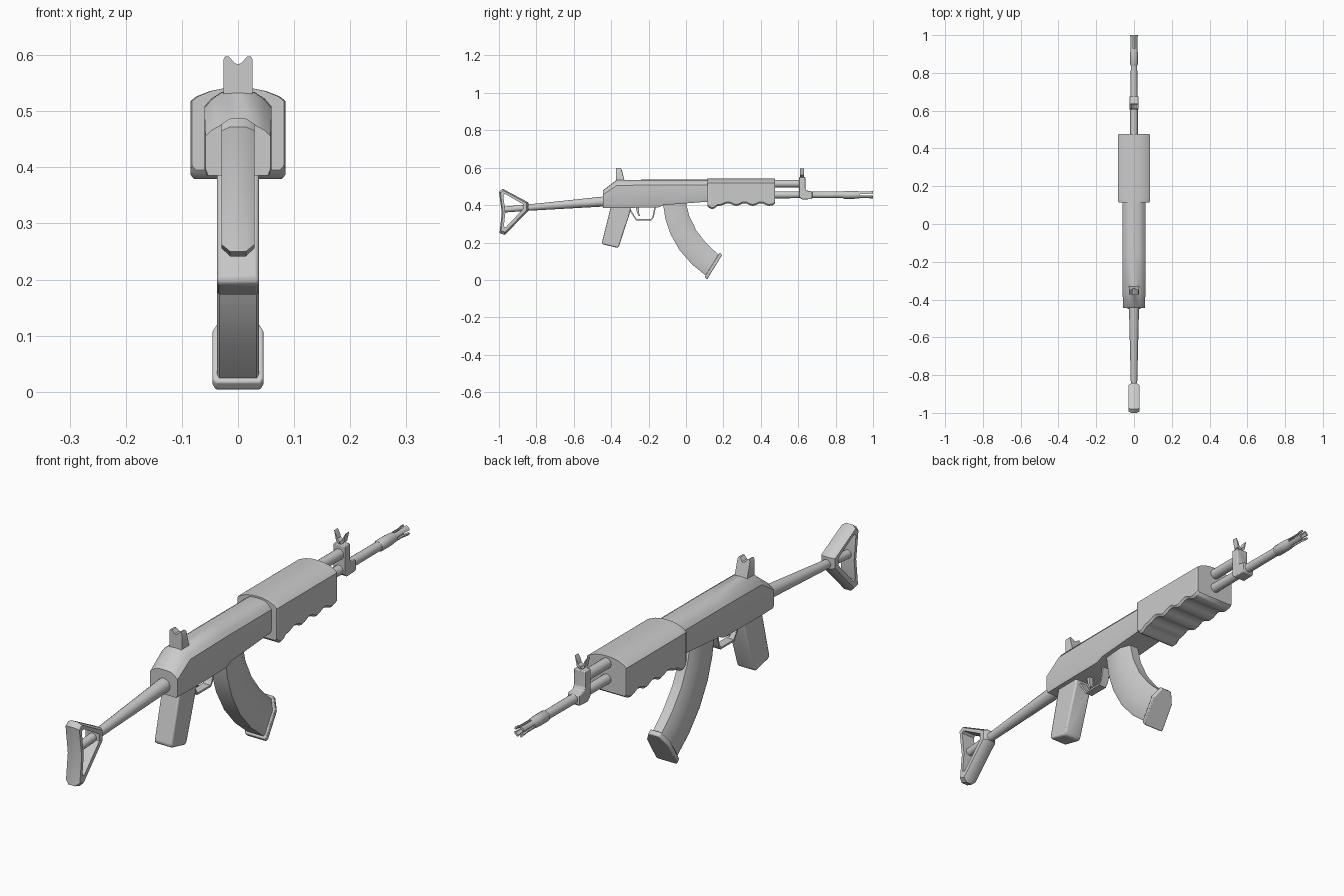
import bpy, bmesh, math
from mathutils import Vector

if "Cube" in bpy.data.objects:
    bpy.data.objects.remove(bpy.data.objects["Cube"])

grey = bpy.data.materials.new("plain grey")
grey.use_nodes = True
GREY = (0.6, 0.6, 0.6, 1)
grey.diffuse_color = GREY
grey.node_tree.nodes["Principled BSDF"].inputs["Base Color"].default_value = GREY


def loft(name, sections, ring=False, bevel=0, angle=35):
    """Skin equal-length closed sections; ring joins the last to the first."""
    bm = bmesh.new()
    rows = [[bm.verts.new(p) for p in s] for s in sections]
    n = len(rows[0])
    pairs = list(zip(rows, rows[1:])) + ([(rows[-1], rows[0])] if ring else [])
    for a, b in pairs:
        for i in range(n):
            j = (i + 1) % n
            bm.faces.new((a[i], a[j], b[j], b[i]))
    if not ring:
        bm.faces.new(rows[0])
        bm.faces.new(rows[-1])
    bmesh.ops.recalc_face_normals(bm, faces=bm.faces)
    me = bpy.data.meshes.new(name)
    bm.to_mesh(me)
    bm.free()
    ob = bpy.data.objects.new(name, me)
    bpy.context.collection.objects.link(ob)
    me.materials.append(grey)
    if bevel:
        m = ob.modifiers.new("bevel", 'BEVEL')
        m.width, m.segments, m.limit_method = bevel, 2, 'ANGLE'
    bpy.ops.object.select_all(action='DESELECT')
    ob.select_set(True)
    bpy.context.view_layer.objects.active = ob
    bpy.ops.object.shade_smooth_by_angle(angle=math.radians(angle))
    return ob


def slab(name, profile, half, bevel=0):
    """Side profile (y, z) extruded across x."""
    return loft(name, [[(x, y, z) for y, z in profile] for x in (-half, half)], bevel=bevel)


def rod(name, stations, sides=16):
    """Round bar along y from (y, z, radius) stations."""
    turn = [math.tau * i / sides for i in range(sides)]
    return loft(name, [[(r * math.cos(t), y, z + r * math.sin(t)) for t in turn]
                       for y, z, r in stations])


def mirrored(half):
    """Complete a right-half outline of (x, z) pairs to both sides."""
    return half + [(-x, z) for x, z in reversed(half) if x > 0]


# Receiver: faceted roof, sloping back end, raised belly at the front
def receiver_row(y, low, side, top, w):
    return [(x, y, z) for x, z in mirrored(
        [(w - 0.005, low), (w, low + 0.012), (w, side), (w * 0.8, side + (top - side) * 0.5),
         (w * 0.5, top - 0.002), (0, top)])]

loft("receiver", [receiver_row(*s) for s in (
    (-0.445, 0.385, 0.455, 0.478, 0.058), (-0.37, 0.385, 0.505, 0.535, 0.06),
    (-0.15, 0.387, 0.508, 0.536, 0.06), (-0.12, 0.40, 0.508, 0.536, 0.06),
    (0.14, 0.42, 0.508, 0.536, 0.06))])

# Handguard: arched roof and finger grooves underneath
def guard_row(y, low, s=1.0):
    return [(x * s, y, z) for x, z in mirrored(
        [(0.078, low), (0.085, low + 0.008), (0.085, 0.518), (0.075, 0.526),
         (0.05, 0.536), (0.025, 0.541), (0, 0.542)])]

guard = [guard_row(0.115, 0.395, 0.96), guard_row(0.122, 0.387)]
guard += [guard_row(0.135, 0.379), guard_row(0.15, 0.381), guard_row(0.168, 0.395)]
for i in range(25):
    t = i / 24
    guard.append(guard_row(0.18 + 0.265 * t, 0.403 - 0.007 * math.cos(t * 3 * math.tau)))
guard += [guard_row(0.46, 0.398), guard_row(0.47, 0.403), guard_row(0.476, 0.409, 0.97)]
loft("handguard", guard)

# Barrel, gas tube and slotted muzzle
rod("barrel", [(0.4, 0.455, 0.019), (0.86, 0.455, 0.017)])
rod("gas_tube", [(0.4, 0.515, 0.02), (0.63, 0.515, 0.02)])
rod("muzzle_sleeve", [(0.84, 0.455, 0.018), (0.845, 0.455, 0.021), (0.9, 0.455, 0.021),
                      (0.93, 0.455, 0.018)])
for k in range(4):
    arc = [math.radians(90 * k + 15 + 15 * i) for i in range(5)]
    outline = [(0.018, a) for a in arc] + [(0.012, a) for a in reversed(arc)]
    loft("muzzle_prong", [[(r * g * math.cos(a), y, 0.455 + r * g * math.sin(a)) for r, a in outline]
                          for y, g in ((0.92, 1), (0.975, 1), (1.0, 1.2))])

# Front sight: block on the barrel, post, and two curved ears
slab("front_sight_base", [(0.605, 0.445), (0.62, 0.43), (0.67, 0.432), (0.675, 0.44),
                          (0.675, 0.472), (0.645, 0.478), (0.638, 0.49), (0.638, 0.55),
                          (0.605, 0.55)], 0.024, 0.003)
rod("front_sight_pin", [(0.616, 0.556, 0.004), (0.628, 0.556, 0.004)], 8)
for s in (-1, 1):
    ear = [(0.004, 0.55), (0.016, 0.56), (0.019, 0.575), (0.024, 0.597),
           (0.015, 0.582), (0.011, 0.568), (0.0, 0.56)]
    loft("front_sight_ear", [[(s * x, y, z) for x, z in ear] for y in (0.61, 0.632)])

# Rear sight: notched block with a sloping front
notch = mirrored([(0.026, 0.525), (0.026, 0.592), (0.022, 0.598), (0.016, 0.597),
                  (0.005, 0.585), (0, 0.584)])
loft("rear_sight", [[(x, y + max(0, z - 0.55) * lean, z) for x, z in notch]
                    for y, lean in ((-0.373, 0.0), (-0.327, -0.45))])

# Pistol grip
slab("pistol_grip", [(-0.40, 0.40), (-0.295, 0.40), (-0.298, 0.365), (-0.358, 0.18),
                     (-0.367, 0.172), (-0.445, 0.19), (-0.45, 0.2)], 0.037, 0.008)

# Trigger guard strap and trigger
outer = [(-0.305, 0.375), (-0.267, 0.318), (-0.185, 0.318), (-0.172, 0.335), (-0.16, 0.395)]
inner = [(-0.168, 0.395), (-0.179, 0.337), (-0.188, 0.325), (-0.264, 0.325), (-0.3, 0.383)]
loft("trigger_guard", [[(x, y, z) for x in (-0.016, 0.016) for y, z in
                        ((a, b) if x < 0 else (b, a))]
                       for a, b in zip(outer, reversed(inner))])
slab("trigger", [(-0.27, 0.395), (-0.25, 0.395), (-0.252, 0.36), (-0.245, 0.342),
                 (-0.252, 0.34), (-0.262, 0.36)], 0.008)

# Curved magazine: flat back, chamfered front edge
def magazine_row(back, front, w):
    b, f = Vector(back), Vector(front)
    shape = [(-w * 0.9, 0), (-w, 0.06), (-w, 0.72), (-w * 0.5, 1),
             (w * 0.5, 1), (w, 0.72), (w, 0.06), (w * 0.9, 0)]
    return [(x, *b.lerp(f, t)) for x, t in shape]

backs = [(-0.125, 0.42), (-0.11, 0.325), (-0.083, 0.245), (-0.035, 0.16), (0.03, 0.085), (0.11, 0.02)]
fronts = [(-0.005, 0.43), (0.018, 0.34), (0.055, 0.265), (0.105, 0.2), (0.135, 0.17), (0.175, 0.135)]
loft("magazine", [magazine_row(b, f, 0.037) for b, f in zip(backs, fronts)])
loft("magazine_base", [magazine_row(b, f, 0.045) for b, f in (
    ((0.1, 0.017), (0.18, 0.146)), ((0.113, 0.003), (0.193, 0.133)))], bevel=0.003)

# Stock tube and open triangular butt with a centre ridge
rod("stock_tube", [(-0.975, 0.376, 0.016), (-0.84, 0.387, 0.017), (-0.43, 0.42, 0.027)])
rim = [(-1.0, 0.472), (-0.98, 0.487), (-0.842, 0.414), (-0.842, 0.371),
       (-0.968, 0.241), (-0.997, 0.25), (-0.985, 0.36)]
hole = [(-0.977, 0.453), (-0.968, 0.46), (-0.872, 0.405), (-0.872, 0.378),
        (-0.962, 0.283), (-0.974, 0.285), (-0.966, 0.36)]
frame = []
for (y, z), (u, v) in zip(rim, hole):
    e, f = y + (u - y) * 0.35, z + (v - z) * 0.35
    frame.append([(-0.029, u, v), (-0.029, e, f), (-0.014, y, z),
                  (0.014, y, z), (0.029, e, f), (0.029, u, v)])
loft("stock_butt", frame, ring=True)
